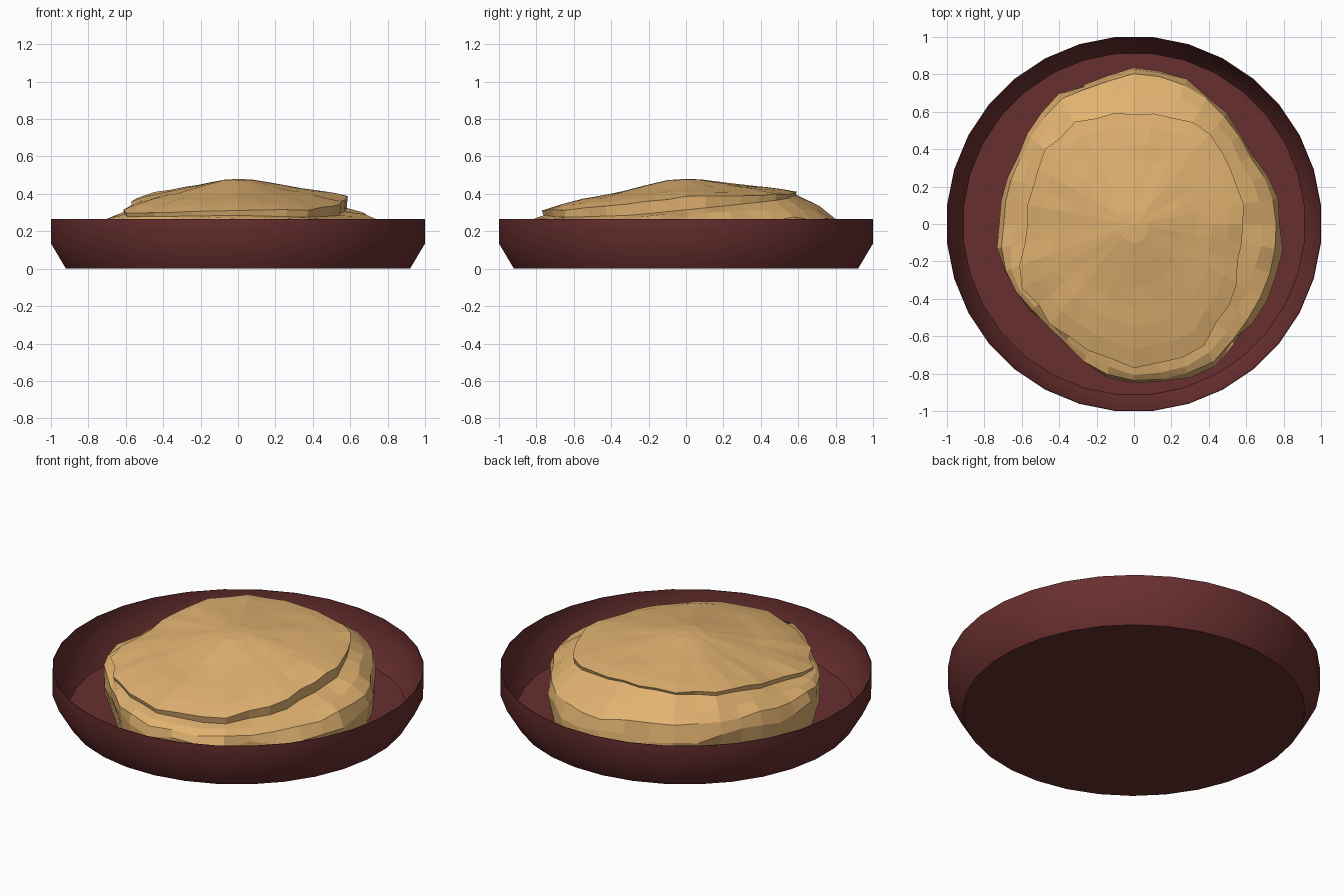
import bpy, bmesh, math, random

if "Cube" in bpy.data.objects:
    bpy.data.objects.remove(bpy.data.objects["Cube"])

random.seed(4)

def material(name, rgb):
    m = bpy.data.materials.new(name)
    m.diffuse_color = (*rgb, 1)
    m.use_nodes = True
    m.node_tree.nodes["Principled BSDF"].inputs["Base Color"].default_value = m.diffuse_color
    return m

def skin_rings(name, rings, mat, top=None, close_first=False):
    """Join closed rings of points, cap the base, and close or fan the top."""
    bm = bmesh.new()
    loops = [[bm.verts.new(p) for p in ring] for ring in rings]
    n = len(loops[0])
    for a, b in zip(loops, loops[1:]):
        for i in range(n):
            j = (i + 1) % n
            bm.faces.new((a[i], a[j], b[j], b[i]))
    if top:
        apex = bm.verts.new(top)
        for i in range(n):
            bm.faces.new((apex, loops[0][(i + 1) % n], loops[0][i]))
    bm.faces.new(loops[-1])
    if close_first:
        bm.faces.new(loops[0])
    bmesh.ops.recalc_face_normals(bm, faces=bm.faces)
    me = bpy.data.meshes.new(name)
    bm.to_mesh(me)
    bm.free()
    ob = bpy.data.objects.new(name, me)
    bpy.context.collection.objects.link(ob)
    me.materials.append(mat)
    return ob

# Plate: 32-sided thin-walled dish, sloped foot and upright rim
SIDES = 32
k = 1 / math.cos(math.pi / SIDES)
plate_profile = [(0.912, 0.015), (0.993, 0.138), (0.996, 0.265), (1.0, 0.265),
                 (1.0, 0.135), (0.92, 0.0)]
plate_rings = [[(r * k * math.cos((i + .5) * math.tau / SIDES),
                 r * k * math.sin((i + .5) * math.tau / SIDES), z) for i in range(SIDES)]
               for r, z in plate_profile]
plate = skin_rings("plate", plate_rings, material("plate_red", (0.14, 0.028, 0.028)),
                   close_first=True)
bpy.context.view_layer.objects.active = plate
plate.select_set(True)
bpy.ops.object.shade_smooth_by_angle(angle=math.radians(35))

# Mound outlines by angle (every 15 degrees), edge height and ledge drop (every 30)
lower_r = [.79, .78, .74, .76, .80, .83, .84, .79, .80, .75, .72, .72,
           .72, .75, .735, .71, .74, .82, .85, .86, .87, .82, .81, .80]
upper_r = [.59, .58, .60, .62, .63, .61, .60, .61, .62, .62, .60, .57,
           .56, .63, .68, .68, .70, .73, .76, .76, .74, .68, .62, .59]
edge_z = [.385, .39, .40, .41, .41, .39, .345, .30, .30, .31, .315, .345]
ledge = [.07, .045, .025, .01, .015, .025, .03, .02, .02, .025, .04, .06]

def sample(table, angle):
    t = angle / math.tau * len(table)
    i = int(t)
    return table[i % len(table)] * (1 - t + i) + table[(i + 1) % len(table)] * (t - i)

# Food mound: soft dome with a drooping edge over a wider bottom layer
N = 36
dome = [(.13, .96), (.28, .80), (.44, .62), (.58, .48), (.72, .36), (.87, .20), (1, 0)]
rings = [[] for _ in range(len(dome) + 6)]
for i in range(N):
    a = i * math.tau / N
    ru, rl = sample(upper_r, a), sample(lower_r, a)
    ez, drop = sample(edge_z, a), sample(ledge, a)
    wob = random.uniform(-.015, .015)
    low = ez - drop
    gap = rl - ru
    section = [((ru + wob) * t, ez + (.48 - ez) * f + random.uniform(-.004, .004) * t)
               for t, f in dome]
    section += [(ru * .99 + wob, low),
                (ru + gap * .45 + random.uniform(-.01, .01),
                 low - (low - .24) * .4 + random.uniform(-.012, .012)),
                (ru + gap * .85, .24 + (low - .24) * .2 + random.uniform(-.012, .012)),
                (rl + random.uniform(-.02, .012), .19 + random.uniform(-.02, .02)),
                (rl - .01 + random.uniform(-.02, .01), .10 + random.uniform(-.02, .02)),
                (rl - .04, .014)]
    for ring, (r, z) in zip(rings, section):
        ring.append((r * math.cos(a), r * math.sin(a), z))
skin_rings("food_mound", rings, material("food_tan", (0.76, 0.45, 0.165)), top=(0, 0, .48))
